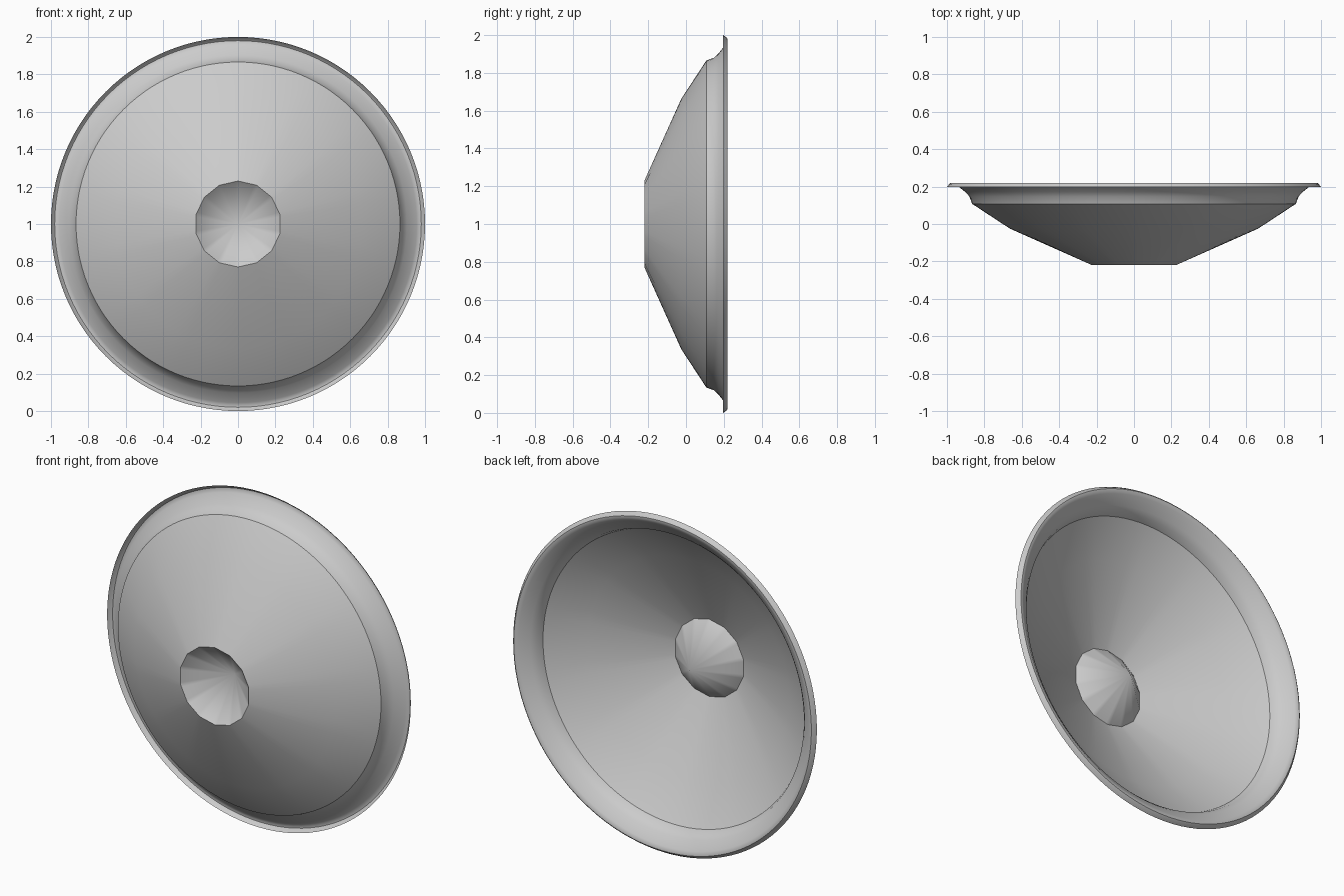
import bpy, bmesh, math

if "Cube" in bpy.data.objects:
    bpy.data.objects.remove(bpy.data.objects["Cube"])

SEG = 112        # smooth outer rings
HUB_SIDES = 14   # low-sided opening of the centre dimple
APEX_Y = -0.03

# (radius, y) from the centre opening out to the edge
cone_profile = [(0.23, -0.22), (0.663, -0.025), (0.866, 0.108)]
roll_profile = [(0.88, 0.147), (0.903, 0.172), (0.932, 0.195), (0.955, 0.212),
                (0.968, 0.219), (0.98, 0.22), (0.989, 0.213), (1.0, 0.197)]


def polygon_radius(r, a):
    """Radius of a regular polygon at angle a."""
    step = 2 * math.pi / HUB_SIDES
    return r * math.cos(step / 2) / math.cos(a % step - step / 2)


def ring(bm, r, y, faceted=False):
    verts = []
    for i in range(SEG):
        a = 2 * math.pi * i / SEG
        rr = polygon_radius(r, a) if faceted else r
        verts.append(bm.verts.new((rr * math.sin(a), y, 1 + rr * math.cos(a))))
    return verts


bm = bmesh.new()
hub = ring(bm, *cone_profile[0], faceted=True)
rings = [hub] + [ring(bm, r, y) for r, y in cone_profile[1:] + roll_profile]

# cone and rolled surround
for inner, outer in zip(rings, rings[1:]):
    for i in range(SEG):
        j = (i + 1) % SEG
        bm.faces.new((inner[i], outer[i], outer[j], inner[j]))

# centre dimple sinking towards the back
apex = bm.verts.new((0, APEX_Y, 1))
for i in range(SEG):
    bm.faces.new((apex, hub[i], hub[(i + 1) % SEG]))

bmesh.ops.recalc_face_normals(bm, faces=bm.faces)
# outside of the cone faces the front
if sum(f.normal.y * f.calc_area() for f in bm.faces) > 0:
    bmesh.ops.reverse_faces(bm, faces=bm.faces)

mesh = bpy.data.meshes.new("speaker_cone")
bm.to_mesh(mesh)
bm.free()
obj = bpy.data.objects.new("speaker_cone", mesh)
bpy.context.collection.objects.link(obj)
bpy.context.view_layer.objects.active = obj
obj.select_set(True)
bpy.ops.object.shade_smooth_by_angle(angle=math.radians(35))
